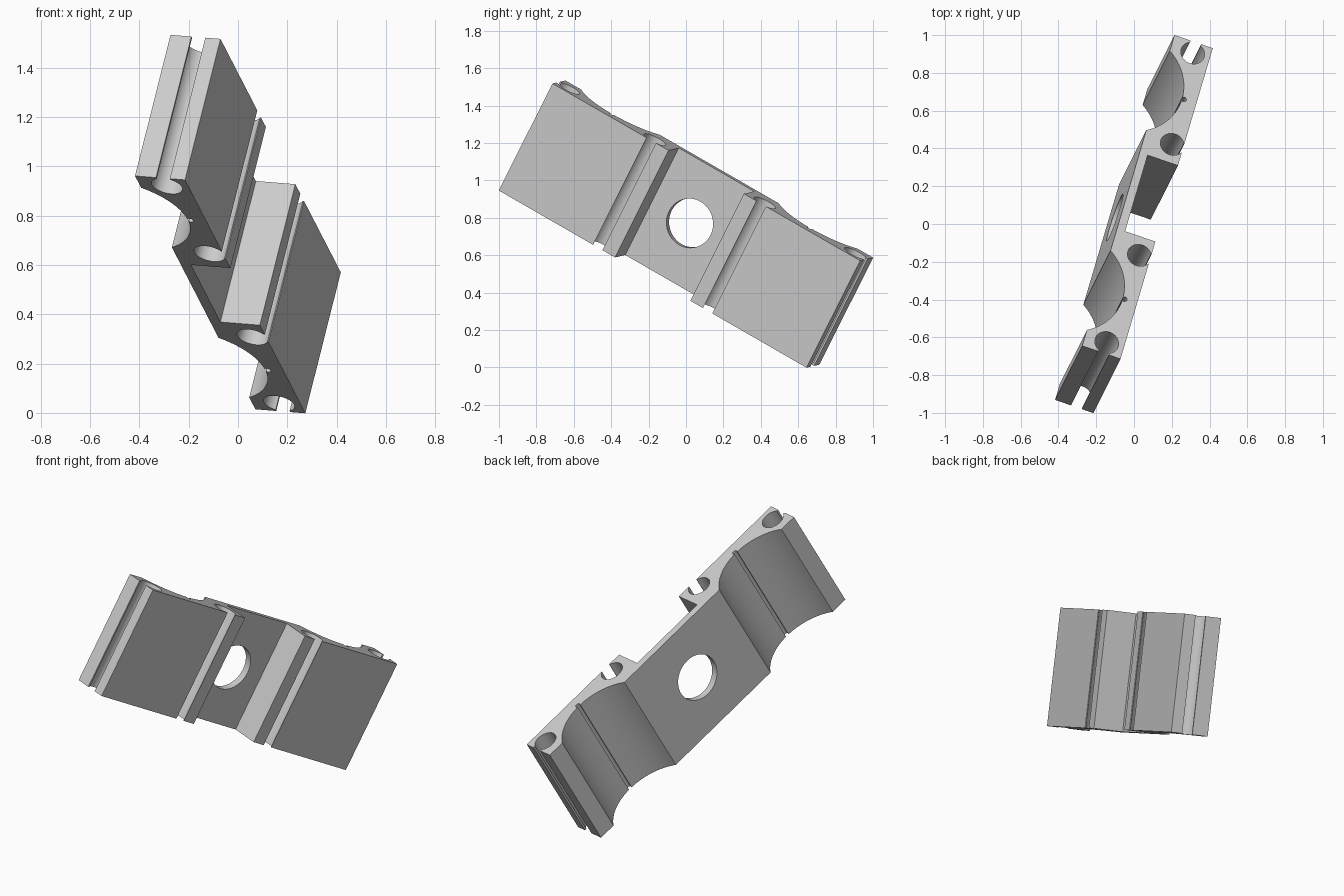
import bpy, bmesh
from math import cos, sin, radians
from mathutils import Matrix, Vector

if "Cube" in bpy.data.objects:
    bpy.data.objects.remove(bpy.data.objects["Cube"])

HALF = 0.98      # half length of the extruded bracket
DEPTH = 0.656    # extrusion depth
BACK = -0.215    # back plane, the front plane is 0


def arc(cu, cv, r, start, end, n):
    """Points on an arc, angles in degrees."""
    angles = [radians(start + (end - start) * i / n) for i in range(n + 1)]
    return [(cu + r * cos(a), cv + r * sin(a)) for a in angles]


def keyhole(cu, cv, r, opening, half_gap, n=32):
    """Round channel left open towards the given angle."""
    return arc(cu, cv, r, opening - half_gap, opening - 360 + half_gap, n)


# Half of the cross-section, from plate centre round to the back
half = [(0.74, -0.17), (0.74, 0), (0.66, 0)]
half += keyhole(0.63, -0.061, 0.0645, 90, 27.7)             # front channel
half += [(0.60, 0), (0, 0), (0, -0.065)]
half += keyhole(0.067, -0.095, 0.0645, 180, 27.7)           # end channel
half += [(0, -0.125), (0, BACK)]
half += arc(0.35, -0.379, 0.299, 146.7, 91.9, 16)           # back scoop
half += keyhole(0.35, -0.07, 0.014, -90, 44, 14)            # small groove
half += arc(0.35, -0.379, 0.299, 88.1, 33.3, 16)

left = [(u - HALF, v) for u, v in half]
profile = left + [(-u, v) for u, v in reversed(left)]

# Extruded bracket body
bm = bmesh.new()
face = bm.faces.new([bm.verts.new((u, v, -DEPTH / 2)) for u, v in profile])
ext = bmesh.ops.extrude_face_region(bm, geom=[face])
bmesh.ops.translate(bm, vec=(0, 0, DEPTH),
                    verts=[g for g in ext["geom"] if isinstance(g, bmesh.types.BMVert)])
bmesh.ops.recalc_face_normals(bm, faces=bm.faces)
mesh = bpy.data.meshes.new("bracket_body")
bm.to_mesh(mesh)
bm.free()
body = bpy.data.objects.new("bracket_body", mesh)
bpy.context.collection.objects.link(body)

# Round hole through the central plate
bpy.ops.mesh.primitive_cylinder_add(vertices=64, radius=0.132, depth=0.3,
                                    location=(0, -0.19, 0), rotation=(radians(90), 0, 0))
cutter = bpy.context.object
cutter.name = "centre_hole_cutter"
cutter.hide_render = True
mod = body.modifiers.new("centre_hole", 'BOOLEAN')
mod.operation = 'DIFFERENCE'
mod.solver = 'EXACT'
mod.object = cutter
bpy.context.view_layer.objects.active = body
bpy.ops.object.select_all(action='DESELECT')
body.select_set(True)
bpy.ops.object.modifier_apply(modifier=mod.name)
bpy.data.objects.remove(cutter)
bpy.ops.object.shade_smooth_by_angle(angle=radians(30))

# Tilt the whole part into place: length, thickness and extrusion axes
length = Vector((0.249, 0.839, -0.483)).normalized()
thick = length.cross(Vector((0.221, 0.442, 0.869))).normalized()
depth = length.cross(thick)
if depth.z < 0:          # keep a right-handed frame, the part is symmetric in depth
    depth.negate()
    length.negate()
frame = Matrix((length, thick, depth)).transposed().to_4x4()
body.matrix_world = Matrix.Translation((0.101, -0.035, 0.758)) @ frame
